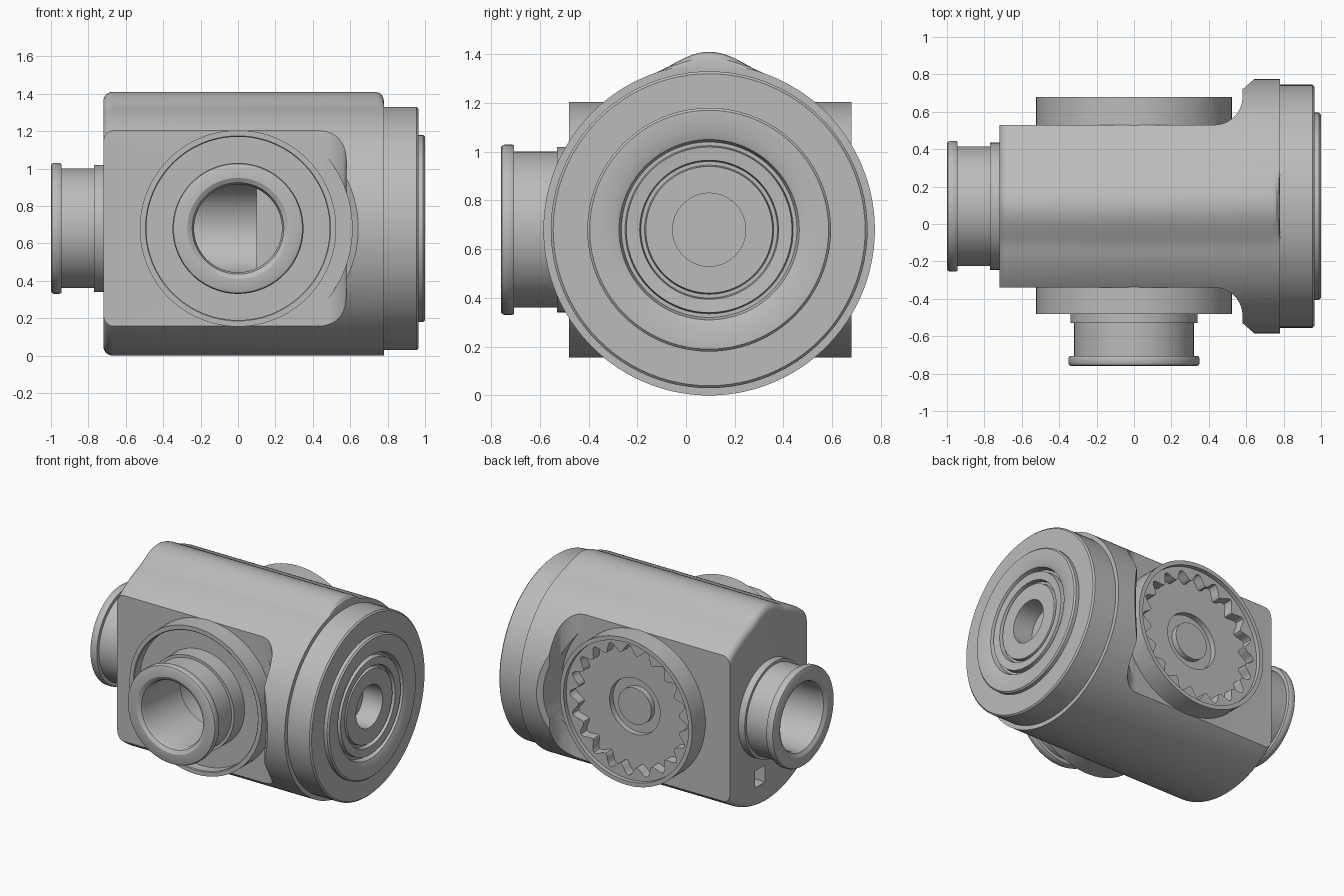
import bpy, bmesh, math
from mathutils import Vector

cube = bpy.data.objects.get("Cube")
if cube:
    bpy.data.objects.remove(cube, do_unlink=True)

CY, CZ, R = 0.095, 0.68, 0.68      # main axis and body radius
SEG = 96

metal = bpy.data.materials.new("grey_metal")
metal.use_nodes = True
grey = (0.5, 0.5, 0.5, 1)
metal.diffuse_color = grey
metal.node_tree.nodes["Principled BSDF"].inputs["Base Color"].default_value = grey


def along_x(a, b, h):
    return Vector((h, CY + a, CZ + b))


def along_y(a, b, h):
    return Vector((a, h, CZ + b))


def along_z(a, b, h):
    return Vector((a, b, h))


def loft(name, rings, place, closed=False):
    """Skin a list of rings of (a, b, h) points; cap the ends unless closed."""
    bm = bmesh.new()
    rows = [[bm.verts.new(place(*p)) for p in ring] for ring in rings]
    pairs = list(zip(rows, rows[1:])) + ([(rows[-1], rows[0])] if closed else [])
    for low, high in pairs:
        n = len(low)
        for i in range(n):
            j = (i + 1) % n
            bm.faces.new((low[i], low[j], high[j], high[i]))
    if not closed:
        bm.faces.new(rows[0])
        bm.faces.new(rows[-1])
    bmesh.ops.recalc_face_normals(bm, faces=bm.faces)
    mesh = bpy.data.meshes.new(name)
    bm.to_mesh(mesh)
    bm.free()
    mesh.materials.append(metal)
    ob = bpy.data.objects.new(name, mesh)
    bpy.context.collection.objects.link(ob)
    return ob


def circle(r, h):
    return [(r * math.cos(t), r * math.sin(t), h)
            for t in (math.tau * i / SEG for i in range(SEG))]


def lathe(name, profile, place, closed=False):
    return loft(name, [circle(r, h) for r, h in profile], place, closed)


def prism(name, outline, low, high, place):
    return loft(name, [[(a, b, h) for a, b in outline] for h in (low, high)], place)


def activate(ob):
    bpy.ops.object.select_all(action='DESELECT')
    ob.select_set(True)
    bpy.context.view_layer.objects.active = ob


def cut(ob, cutter):
    mod = ob.modifiers.new("cut", 'BOOLEAN')
    mod.operation, mod.solver, mod.object = 'DIFFERENCE', 'EXACT', cutter
    activate(ob)
    bpy.ops.object.modifier_apply(modifier=mod.name)
    bpy.data.objects.remove(cutter, do_unlink=True)


def finish(ob):
    activate(ob)
    bpy.ops.object.shade_smooth_by_angle(angle=math.radians(28))


# Body: round section with a soft ridge along the top and a rounded end
def body_ring(x, inset, ridge):
    ring = []
    n = 2 * SEG
    for i in range(n):
        t = math.tau * i / n - math.pi
        swell = 0.5 + 0.5 * math.cos(min(abs(t) / math.radians(20), 1) * math.pi)
        r = R - inset + 0.05 * ridge * swell
        ring.append((r * math.sin(t), r * math.cos(t), x))
    return ring


fillet = 0.05
stations = []
for k in range(6):
    t = k / 5 * math.pi / 2
    stations.append((-0.72 + fillet * (1 - math.cos(t)), fillet * (1 - math.sin(t)), 1))
stations += [(0.735, 0, 1), (0.76, 0, 0.85), (0.775, 0, 0.5), (0.78, 0, 0)]
body = loft("body", [body_ring(*s) for s in stations], along_x)

# Flat sides, each ending in a concave fillet and a chamfer
for side in (-1, 1):
    arc = [(0.43 + 0.15 * math.sin(t), 0.585 - 0.15 * math.cos(t))
           for t in (math.pi / 2 * i / 10 for i in range(11))]
    shape = [(-2, 0.435)] + arc + [(0.58, 0.625), (0.66, 0.695), (0.66, 2), (-2, 2)]
    outline = [(x, CY + side * d) for x, d in shape]
    cut(body, prism("side_cutter", outline, -1, 3, along_z))
    ends = sorted((CY + side * 0.437, CY + side * 1.5))
    cut(body, lathe("clearance_cutter", [(0.61, h) for h in ends], along_y))

# Pipe bores and the small square window in the end
cut(body, lathe("end_bore_cutter", [(0.242, -1.2), (0.242, 0.1)], along_x))
cut(body, lathe("front_bore_cutter", [(0.242, -1), (0.242, 0.1)], along_y))
window = [(0.04, -0.52), (0.15, -0.52), (0.15, -0.40), (0.04, -0.40)]
cut(body, prism("window_cutter", window, -0.8, -0.55, along_x))
finish(body)


# Flanged pipes: (radius, distance from the flange face)
def pipe(name, place, face, base):
    profile = [(0.235, base), (0.235, 0.04), (0.245, 0.015), (0.27, 0), (0.335, 0),
               (0.345, 0.005), (0.35, 0.015), (0.35, 0.045), (0.345, 0.055),
               (0.32, 0.055), (0.32, 0.23), (0.34, 0.23), (0.34, base)]
    finish(lathe(name, [(r, face + d) for r, d in profile], place, closed=True))


pipe("end_pipe", along_x, -1.0, 0.3)
pipe("front_pipe", along_y, -0.76, 0.44)

# Front boss: a thin rim around a sunken floor
finish(lathe("front_boss", [(0.237, -0.33), (0.525, -0.33), (0.525, -0.48),
                            (0.495, -0.48), (0.49, -0.475), (0.49, -0.41),
                            (0.237, -0.41)], along_y, closed=True))

# Back boss: rim, scalloped pocket and a sunken ring around a central post
back = lathe("back_boss", [(0.525, 0.52), (0.525, 0.68)], along_y)
cut(back, lathe("rim_cutter", [(0.495, 0.65), (0.495, 0.8)], along_y))
TEETH = 20
scallop = []
for i in range(TEETH * 12):
    t = math.tau * i / (TEETH * 12)
    r = 0.435 + 0.032 * math.cos(TEETH * t)
    scallop.append((r * math.cos(t), r * math.sin(t)))
cut(back, prism("scallop_cutter", scallop, 0.58, 0.8, along_y))
cut(back, lathe("ring_cutter", [(0.13, 0.54), (0.2, 0.54), (0.2, 0.7), (0.13, 0.7)],
                along_y, closed=True))
finish(back)

# End disc: stepped plate with ring grooves and a blind centre hole
finish(lathe("end_disc", [
    (0.65, 0.77), (0.65, 0.955), (0.64, 0.965), (0.5, 0.965), (0.5, 0.99), (0.49, 1.0),
    (0.41, 1.0), (0.37, 0.985), (0.36, 0.95), (0.345, 0.95), (0.34, 0.985),
    (0.285, 0.98), (0.28, 0.95), (0.265, 0.95), (0.26, 0.975), (0.15, 0.975),
    (0.15, 0.82)], along_x))
